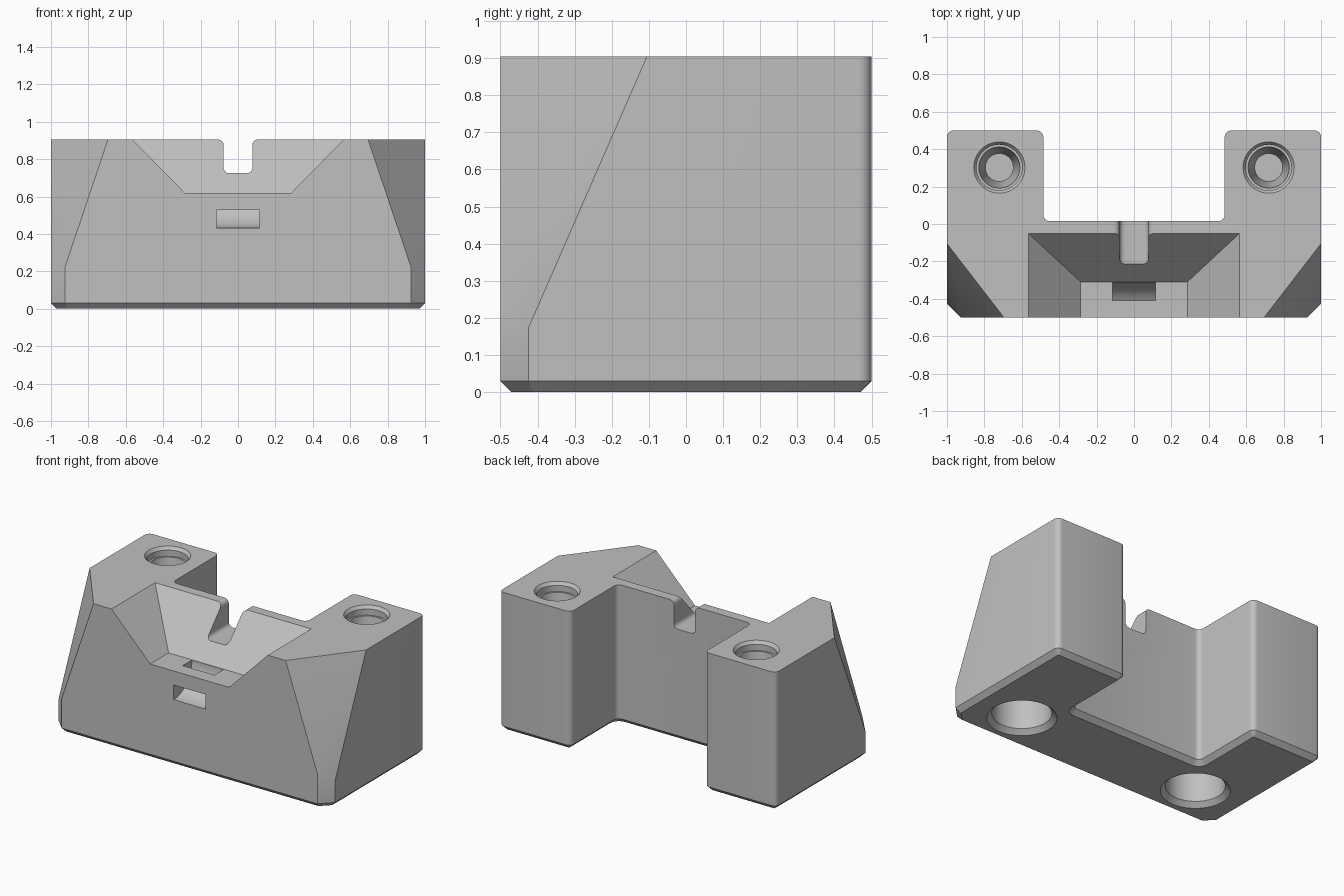
import bpy, bmesh
from math import sin, cos, radians, tau
from mathutils import Vector

cube = bpy.data.objects.get("Cube")
if cube:
    bpy.data.objects.remove(cube, do_unlink=True)

HEIGHT = 0.905
CHAMFER = 0.03

grey = bpy.data.materials.new("matte_grey")
grey.use_nodes = True
colour = (0.53, 0.53, 0.53, 1)
grey.diffuse_color = colour
grey.node_tree.nodes["Principled BSDF"].inputs["Base Color"].default_value = colour


def make_object(name, bm):
    bmesh.ops.recalc_face_normals(bm, faces=bm.faces[:])
    mesh = bpy.data.meshes.new(name)
    bm.to_mesh(mesh)
    bm.free()
    mesh.materials.append(grey)
    obj = bpy.data.objects.new(name, mesh)
    bpy.context.collection.objects.link(obj)
    return obj


def loft(rings):
    """Closed solid through rings that have equal point counts."""
    bm = bmesh.new()
    loops = [[bm.verts.new(p) for p in ring] for ring in rings]
    for a, b in zip(loops, loops[1:]):
        for i in range(len(a)):
            j = (i + 1) % len(a)
            bm.faces.new((a[i], a[j], b[j], b[i]))
    bm.faces.new(loops[0][::-1])
    bm.faces.new(loops[-1])
    return bm


def arc(cx, cy, r, start, end, steps=8):
    angles = [radians(start + (end - start) * i / steps) for i in range(steps + 1)]
    return [(cx + r * cos(a), cy + r * sin(a)) for a in angles]


def lathe(x, y, profile, steps=48):
    return loft([[(x + r * cos(tau * i / steps), y + r * sin(tau * i / steps), z)
                  for i in range(steps)] for r, z in profile])


def cut(obj, name, bm):
    cutter = make_object(name, bm)
    cutter.hide_render = True
    mod = obj.modifiers.new(name, 'BOOLEAN')
    mod.operation = 'DIFFERENCE'
    mod.solver = 'EXACT'
    mod.object = cutter
    bpy.context.view_layer.objects.active = obj
    bpy.ops.object.modifier_apply(modifier=name)
    bpy.data.objects.remove(cutter, do_unlink=True)


# Body: U-shaped plan with chamfered front corners
half = [(0.925, -0.5), (1, -0.425), (1, 0.5), (0.485, 0.5), (0.485, 0.015)]
plan = half + [(-x, y) for x, y in reversed(half)]
bm = loft([[(x, y, z) for x, y in plan] for z in (0, HEIGHT)])

# Rounded upright edges at the back, then the chamfered base
upright = [e for e in bm.edges
           if abs(e.verts[0].co.z - e.verts[1].co.z) > 0.5 and e.verts[0].co.y > 0]
bmesh.ops.bevel(bm, geom=upright, offset=0.035, segments=6, profile=0.5, affect='EDGES')
base = [e for e in bm.edges if all(v.co.z < 0.001 for v in e.verts)]
bmesh.ops.bevel(bm, geom=base, offset=CHAMFER, segments=1, affect='EDGES')

# Sloping facets on the front corners
for side in (1, -1):
    bmesh.ops.bisect_plane(
        bm, geom=bm.verts[:] + bm.edges[:] + bm.faces[:],
        plane_co=(side, -0.105, HEIGHT),
        plane_no=Vector((side, -0.772, 0.337)).normalized(), clear_outer=True)
    bmesh.ops.holes_fill(bm, edges=[e for e in bm.edges if e.is_boundary], sides=0)
body = make_object("mount_body", bm)

# Front recess with sloping back and flared sides
floor, top = 0.62, 1.2
back = [(s * (0.285 + 0.28 * t), -0.31 + 0.26 * t, floor + 0.285 * t)
        for s, t in ((-1, 0), (1, 0), (1, top), (-1, top))]
cut(body, "recess_cutter", loft([[(x, -0.7, z) for x, y, z in back], back]))

# Slot through the thin back wall, with rounded corners
right = (arc(0.047, 0.755, 0.03, -90, 0)
         + arc(0.107, HEIGHT - 0.03, 0.03, 180, 90) + [(0.107, 1.0)])
slot = right + [(-x, z) for x, z in reversed(right)]
cut(body, "slot_cutter", loft([[(x, y, z) for x, z in slot] for y in (-0.65, 0.1)]))

# Curved strap channel from the recess floor to the front face
channel = (arc(-0.5, floor, 0.188, -125, 30, 28)
           + arc(-0.5, floor, 0.092, 30, -125, 28))
cut(body, "channel_cutter", loft([[(x, y, z) for y, z in channel] for x in (-0.115, 0.115)]))

# Stepped screw holes above, plain round sockets below
screw = [(0.137, HEIGHT + 0.05), (0.137, HEIGHT), (0.122, HEIGHT - 0.02),
         (0.122, HEIGHT - 0.06), (0.11, HEIGHT - 0.06), (0.075, HEIGHT - 0.3)]
socket = [(0.205, -0.05), (0.205, 0), (0.175, CHAMFER), (0.175, 0.4)]
for side in (1, -1):
    cut(body, "screw_hole_cutter", lathe(side * 0.72, 0.302, screw))
    cut(body, "socket_cutter", lathe(side * 0.66, -0.23, socket))

bpy.ops.object.select_all(action='DESELECT')
body.select_set(True)
bpy.context.view_layer.objects.active = body
bpy.ops.object.shade_smooth_by_angle(angle=radians(25))
